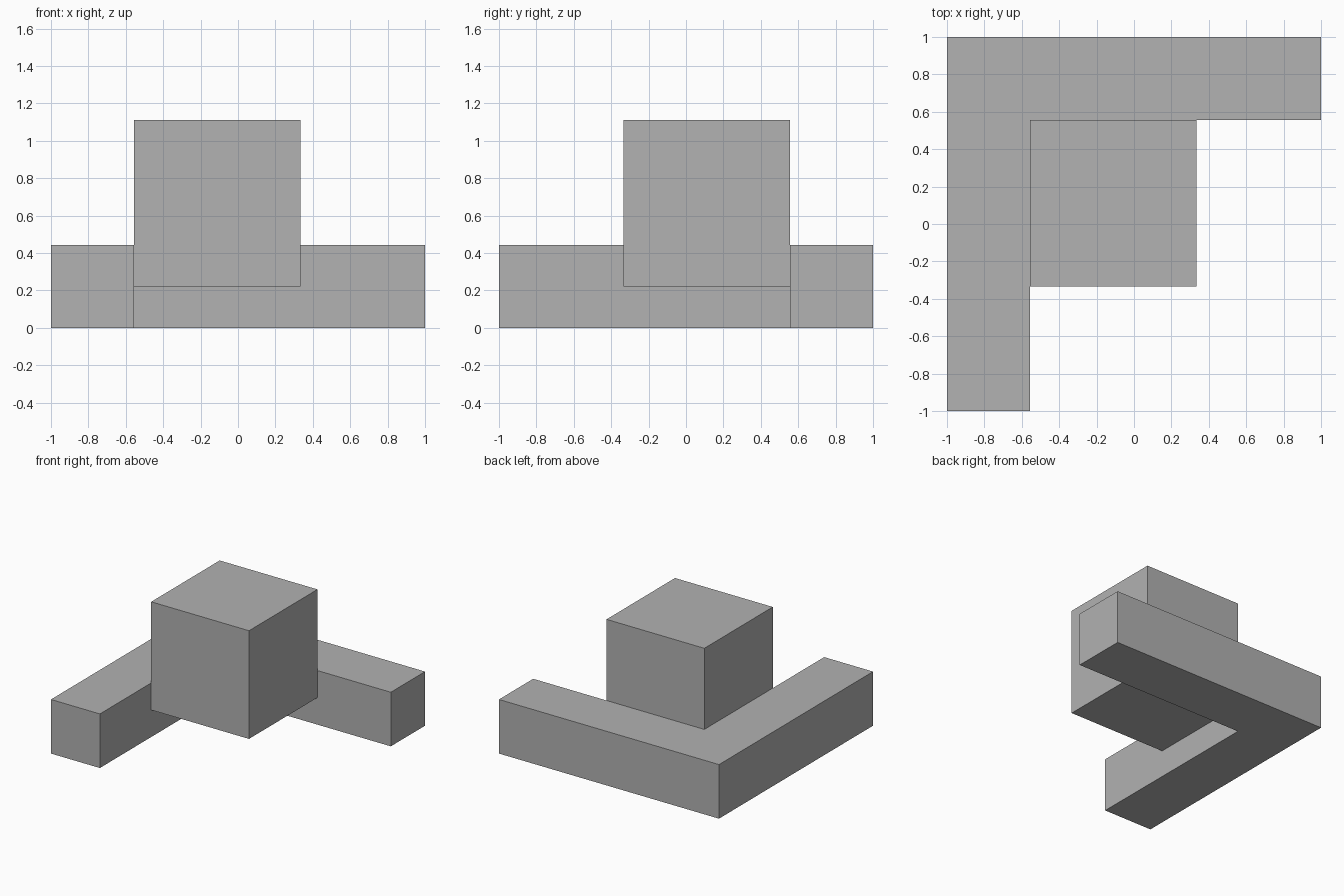
import bpy
import bmesh

if "Cube" in bpy.data.objects:
    bpy.data.objects.remove(bpy.data.objects["Cube"])

grey = bpy.data.materials.new("plain grey")
grey.diffuse_color = (0.445, 0.445, 0.445, 1.0)
grey.use_nodes = True
grey.node_tree.nodes["Principled BSDF"].inputs["Base Color"].default_value = grey.diffuse_color


def extrude_outline(name, outline, z0, z1):
    """Closed prism from a counter-clockwise outline."""
    bm = bmesh.new()
    base = bm.faces.new([bm.verts.new((x, y, z0)) for x, y in outline])
    top = bmesh.ops.extrude_face_region(bm, geom=[base], use_keep_orig=True)
    verts = [g for g in top["geom"] if isinstance(g, bmesh.types.BMVert)]
    bmesh.ops.translate(bm, verts=verts, vec=(0, 0, z1 - z0))
    bmesh.ops.recalc_face_normals(bm, faces=bm.faces)
    mesh = bpy.data.meshes.new(name)
    bm.to_mesh(mesh)
    bm.free()
    mesh.materials.append(grey)
    obj = bpy.data.objects.new(name, mesh)
    bpy.context.collection.objects.link(obj)
    return obj


inner = 5 / 9   # inner edge of the corner rail
near = 1 / 3    # open sides of the block

# L-shaped rail along the left and back
extrude_outline("corner_rail",
                [(-1, -1), (-inner, -1), (-inner, inner),
                 (1, inner), (1, 1), (-1, 1)], 0, 4 / 9)

# Raised cube nested in the corner
extrude_outline("corner_block",
                [(-inner, -near), (near, -near), (near, inner), (-inner, inner)],
                2 / 9, 10 / 9)
